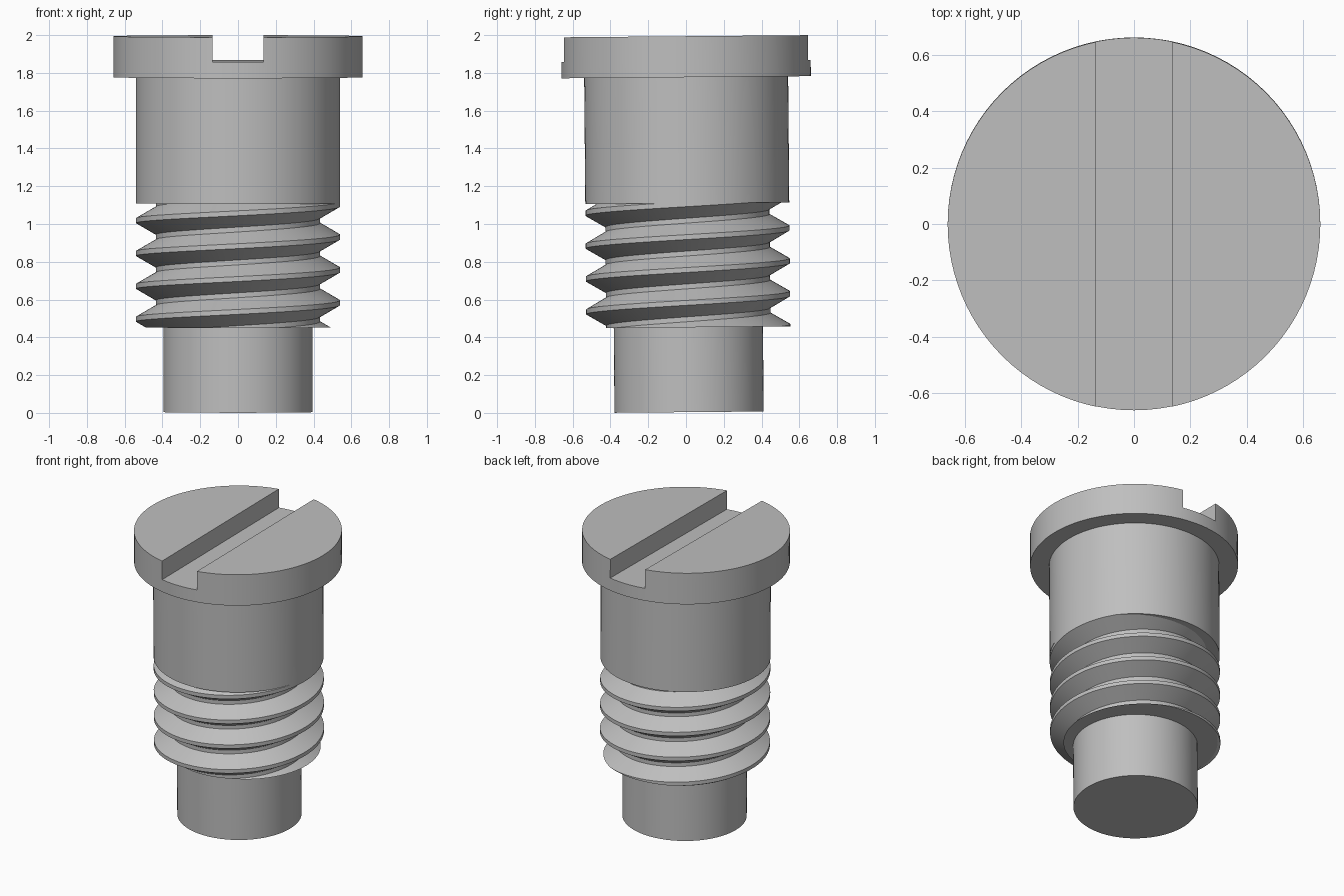
import bpy, bmesh
from math import sin, cos, tau, radians
from mathutils import Matrix, Vector

cube = bpy.data.objects.get("Cube")
if cube:
    bpy.data.objects.remove(cube, do_unlink=True)

SEGMENTS = 96
# The whole screw leans by half a degree around the head
TILT = (Matrix.Translation((0, 0, 1.88)) @ Matrix.Rotation(radians(0.5), 4, 'X')
        @ Matrix.Translation((0, 0, -1.88)))

grey = bpy.data.materials.new("plain_grey")
grey.use_nodes = True
grey.diffuse_color = (0.52, 0.52, 0.52, 1)
grey.node_tree.nodes["Principled BSDF"].inputs["Base Color"].default_value = grey.diffuse_color


def finish(name, bm):
    bmesh.ops.recalc_face_normals(bm, faces=bm.faces)
    mesh = bpy.data.meshes.new(name)
    bm.to_mesh(mesh)
    bm.free()
    mesh.materials.append(grey)
    obj = bpy.data.objects.new(name, mesh)
    bpy.context.collection.objects.link(obj)
    return obj


def cylinder(name, radius, bottom, top):
    bm = bmesh.new()
    bmesh.ops.create_cone(bm, cap_ends=True, segments=SEGMENTS, radius1=radius,
                          radius2=radius, depth=top - bottom,
                          matrix=Matrix.Translation((0, 0, (top + bottom) / 2)))
    return finish(name, bm)


def thread(name, bottom, top, pitch, crest_z):
    # Sweep a flat-crested V profile along a right-handed helix
    profile = [(-0.074, 0.435), (-0.013, 0.54), (0.013, 0.54), (0.074, 0.435),
               (pitch - 0.074, 0.435)]
    bm = bmesh.new()
    previous = None
    for i in range(-2 * SEGMENTS, 5 * SEGMENTS + 1):
        turn = i / SEGMENTS
        a = tau * turn
        row = [bm.verts.new((r * cos(a), r * sin(a), crest_z + pitch * turn + dz))
               for dz, r in profile]
        if previous:
            for k in range(len(row) - 1):
                bm.faces.new((previous[k], row[k], row[k + 1], previous[k + 1]))
        previous = row
    bmesh.ops.remove_doubles(bm, verts=bm.verts, dist=0.0001)
    # Trim both ends flat and close them
    for z, up in ((bottom, -1), (top, 1)):
        bmesh.ops.bisect_plane(bm, geom=bm.verts[:] + bm.edges[:] + bm.faces[:],
                               plane_co=Vector((0, 0, z)), plane_no=Vector((0, 0, up)),
                               clear_outer=True)
    bmesh.ops.remove_doubles(bm, verts=bm.verts, dist=0.0001)
    bmesh.ops.holes_fill(bm, edges=[e for e in bm.edges if e.is_boundary], sides=0)
    return finish(name, bm)


# Slotted head
head = cylinder("slotted_head", 0.66, 1.777, 1.994)
bm = bmesh.new()
bmesh.ops.create_cube(bm, size=1, matrix=Matrix.Translation((0, 0, 2.063))
                      @ Matrix.Diagonal((0.27, 2, 0.4, 1)))
cutter = finish("slot_cutter", bm)
cutter.hide_render = True
cut = head.modifiers.new("slot", 'BOOLEAN')
cut.operation = 'DIFFERENCE'
cut.solver = 'EXACT'
cut.object = cutter
bpy.context.view_layer.objects.active = head
bpy.ops.object.modifier_apply(modifier=cut.name)
bpy.data.objects.remove(cutter, do_unlink=True)

# Shank, threaded section and plain tip
parts = [
    head,
    cylinder("shank", 0.54, 1.11, 1.80),
    thread("thread", 0.453, 1.11, 0.174, 0.583),
    cylinder("tip", 0.395, 0.004, 0.50),
]

for obj in parts:
    obj.matrix_world = TILT
    bpy.ops.object.select_all(action='DESELECT')
    obj.select_set(True)
    bpy.context.view_layer.objects.active = obj
    bpy.ops.object.shade_smooth_by_angle(angle=radians(25))
